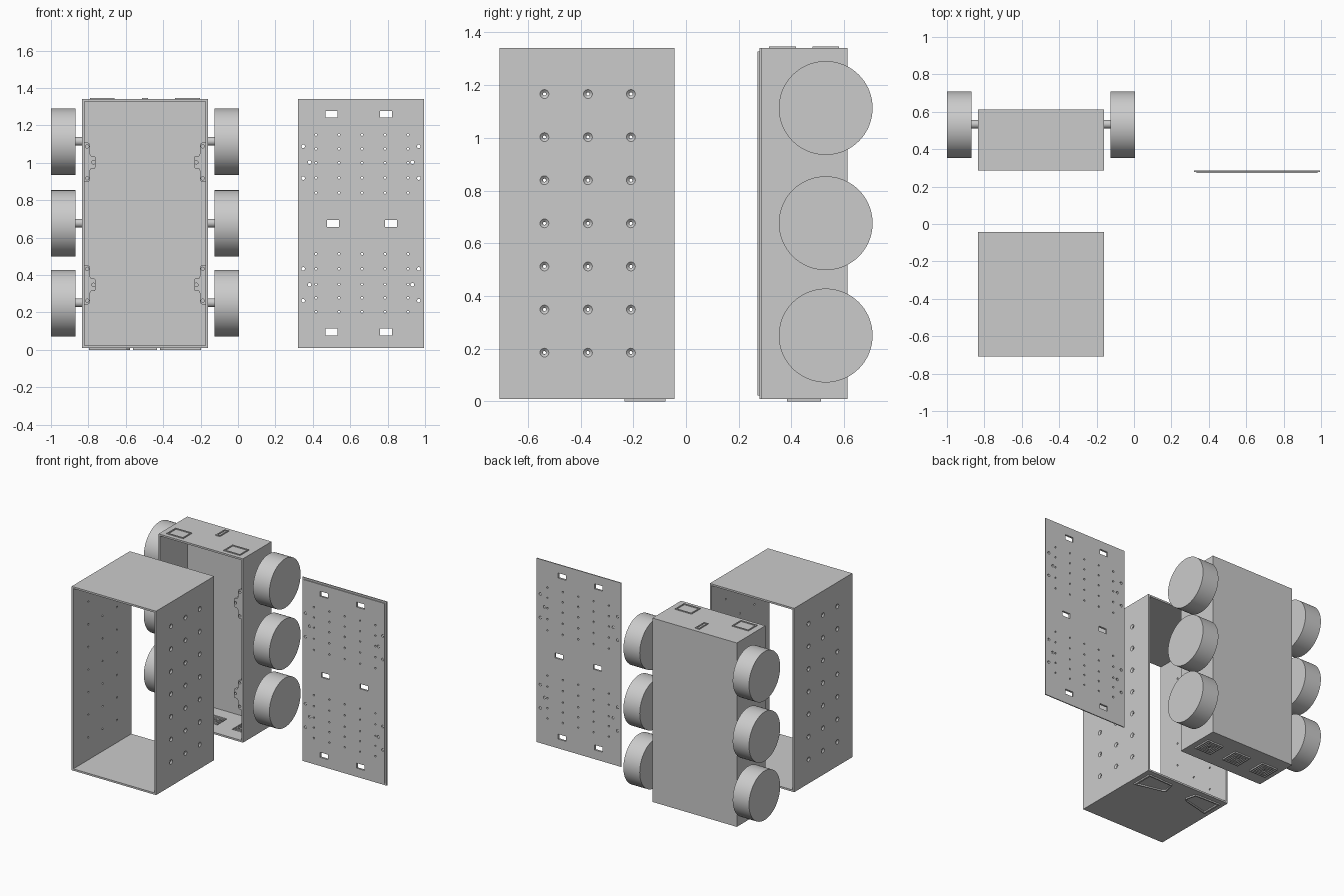
import bpy, bmesh, math
from mathutils import Matrix, Vector

if "Cube" in bpy.data.objects:
    bpy.data.objects.remove(bpy.data.objects["Cube"])

CX = -0.4975            # centre line of sleeve and chassis
X0, X1 = -0.835, -0.16
Z0, Z1 = 0.01, 1.34
T = 0.013               # wall thickness


def add_box(bm, x0, x1, y0, y1, z0, z1):
    m = Matrix.Translation(((x0 + x1) / 2, (y0 + y1) / 2, (z0 + z1) / 2)) @ \
        Matrix.Diagonal((x1 - x0, y1 - y0, z1 - z0, 1))
    bmesh.ops.create_cube(bm, size=1, matrix=m)


def add_cyl(bm, a, b, r1, r2=None, seg=20):
    a, b = Vector(a), Vector(b)
    rot = (b - a).to_track_quat('Z', 'Y').to_matrix().to_4x4()
    bmesh.ops.create_cone(bm, cap_ends=True, segments=seg, radius1=r1,
                          radius2=r1 if r2 is None else r2, depth=(b - a).length,
                          matrix=Matrix.Translation((a + b) / 2) @ rot)


def add_prism(bm, pts, vec):
    f = bm.faces.new([bm.verts.new(p) for p in pts])
    r = bmesh.ops.extrude_face_region(bm, geom=[f])
    bmesh.ops.translate(bm, vec=vec, verts=[v for v in r['geom'] if isinstance(v, bmesh.types.BMVert)])


def add_ring(bm, pts, k, z0, z1):
    # flat raised outline; k shrinks the inner loop toward its centre
    c = sum((Vector(p) for p in pts), Vector((0, 0))) / len(pts)
    inner = [c + Vector(((Vector(p) - c).x * k[0], (Vector(p) - c).y * k[1])) for p in pts]
    loops = [[bm.verts.new((p[0], p[1], z)) for p in l]
             for l, z in ((pts, z0), (pts, z1), (inner, z1), (inner, z0))]
    n = len(pts)
    for i in range(4):
        a, b = loops[i], loops[(i + 1) % 4]
        for j in range(n):
            bm.faces.new((a[j], a[(j + 1) % n], b[(j + 1) % n], b[j]))


def rect(x, y, hx, hy):
    return [(x - hx, y - hy), (x + hx, y - hy), (x + hx, y + hy), (x - hx, y + hy)]


def make(name, bm):
    bmesh.ops.recalc_face_normals(bm, faces=bm.faces)
    me = bpy.data.meshes.new(name)
    bm.to_mesh(me)
    bm.free()
    ob = bpy.data.objects.new(name, me)
    bpy.context.collection.objects.link(ob)
    return ob


def cut(ob, bm):
    c = make("cutter", bm)
    c.hide_render = True
    m = ob.modifiers.new("cut", 'BOOLEAN')
    m.operation, m.solver, m.object = 'DIFFERENCE', 'EXACT', c
    bpy.context.view_layer.objects.active = ob
    bpy.ops.object.modifier_apply(modifier=m.name)
    bpy.data.objects.remove(c)


# Outer sleeve: tube open front and back, countersunk screw holes in both sides
bm = bmesh.new()
add_box(bm, X0, X1, -0.708, -0.044, Z0, Z1)
sleeve = make("outer_sleeve", bm)
bm = bmesh.new()
add_box(bm, X0 + T, X1 - T, -0.8, 0.0, Z0 + T, Z1 - T)
cut(sleeve, bm)
bm = bmesh.new()
for y in (-0.537, -0.372, -0.209):
    for i in range(7):
        z = 0.185 + i * 0.1635
        for side, wall in ((1, X1), (-1, X0)):
            add_cyl(bm, (wall + side * 0.001, y, z), (wall - side * 0.009, y, z), 0.018, 0.0065)
            # narrow through hole is cut in a second pass
cut(sleeve, bm)
bm = bmesh.new()
for y in (-0.537, -0.372, -0.209):
    for i in range(7):
        z = 0.185 + i * 0.1635
        add_cyl(bm, (X0 - 0.05, y, z), (X1 + 0.05, y, z), 0.006)
cut(sleeve, bm)

# Slanted raised outlines under the sleeve
bm = bmesh.new()
for s in (1, -1):
    pts = [(CX + s * dx, y) for dx, y in ((0.3, -0.078), (0.3, -0.234), (0.1, -0.185), (0.08, -0.165), (0.1, -0.085))]
    add_ring(bm, pts, (0.9, 0.86), 0.0, Z0 + 0.002)
make("sleeve_slanted_frames", bm)

# Chassis: box open to the front, with vent openings in the floor
bm = bmesh.new()
add_box(bm, X0, X1, 0.285, 0.612, Z0, Z1)
chassis = make("chassis", bm)
vents = [CX - 0.232, CX, CX + 0.232]
bm = bmesh.new()
add_box(bm, X0 + T, X1 - T, 0.2, 0.612 - T, Z0 + T, Z1 - T)
cut(chassis, bm)
bm = bmesh.new()
for x in vents:
    add_box(bm, x - 0.06, x + 0.06, 0.388, 0.508, -0.1, 0.1)
cut(chassis, bm)

# Floor vent grilles: concentric square bars on a cross
bm = bmesh.new()
for x in vents:
    for h in (0.065, 0.05, 0.036, 0.022):
        k = (h - 0.008) / h
        add_ring(bm, rect(x, 0.448, h, h), (k, k), 0.0, Z0 + T)
    add_box(bm, x - 0.062, x + 0.062, 0.445, 0.451, 0.004, Z0 + T - 0.002)
    add_box(bm, x - 0.003, x + 0.003, 0.386, 0.51, 0.004, Z0 + T - 0.002)
make("vent_grilles", bm)

# Raised port frames on the chassis top
bm = bmesh.new()
for x, y, hx, hy in ((-0.725, 0.366, 0.066, 0.051), (-0.497, 0.53, 0.017, 0.051), (-0.27, 0.366, 0.066, 0.051)):
    add_ring(bm, rect(x, y, hx, hy), (1 - 0.008 / hx, 1 - 0.008 / hy), Z1 - 0.002, Z1 + 0.006)
make("top_port_frames", bm)

# Screw brackets along the inner side walls
bm = bmesh.new()
holes = bmesh.new()
half = [(0.326, 0.0), (0.326, 0.106), (0.307, 0.106), (0.298, 0.1), (0.294, 0.088),
        (0.294, 0.045), (0.288, 0.034), (0.27, 0.034), (0.264, 0.027)]
prof = half + [(d, -z) for d, z in reversed(half[1:])]
for zc in (1.003, 0.348):
    for s in (1, -1):
        add_prism(bm, [(CX + s * d, 0.289, zc + z) for d, z in prof], (0, 0.05, 0))
        for d, z in ((0.309, 0.085), (0.275, 0), (0.309, -0.085)):
            add_cyl(holes, (CX + s * d, 0.27, zc + z), (CX + s * d, 0.32, zc + z), 0.009)
cut(make("screw_brackets", bm), holes)

# Wheels and axles
for i, z in enumerate((0.25, 0.676, 1.113)):
    for label, s in (("right", 1), ("left", -1)):
        xa, xb = CX + s * 0.372, CX + s * 0.5025
        bm = bmesh.new()
        add_cyl(bm, (xa, 0.53, z), (xb, 0.53, z), 0.178, seg=72)
        make(f"wheel_{label}_{i + 1}", bm)
        bm = bmesh.new()
        add_cyl(bm, (CX + s * 0.33, 0.534, z + 0.002), (xa + s * 0.01, 0.534, z + 0.002), 0.023, seg=32)
        make(f"axle_{label}_{i + 1}", bm)

# Cover panel: plate with an inset step, slots and screw holes
PX = 0.6575
PLATE = []
for name, inset, y0, y1 in (("cover_panel", 0, 0.279, 0.286), ("cover_panel_step", T, 0.272, 0.279)):
    bm = bmesh.new()
    add_box(bm, 0.32 + inset, 0.995 - inset, y0, y1, Z0 + inset, Z1 - inset)
    plate = make(name, bm)
    bm = bmesh.new()
    for x, z in ((0.499, 1.26), (0.791, 1.26), (0.508, 0.676), (0.818, 0.676), (0.499, 0.095), (0.791, 0.095)):
        add_box(bm, x - 0.032, x + 0.032, 0.2, 0.35, z - 0.018, z + 0.018)
    for zc in (1.003, 0.348):
        for s in (1, -1):
            for d, z in ((0.309, 0.085), (0.275, 0), (0.309, -0.085)):
                add_cyl(bm, (PX + s * d, 0.2, zc + z), (PX + s * d, 0.35, zc + z), 0.0095)
    for z in (1.15, 1.075, 1.0, 0.92, 0.84, 0.513, 0.433, 0.35, 0.278, 0.203):
        for i in range(5):
            x = 0.417 + i * 0.123
            add_cyl(bm, (x, 0.2, z), (x, 0.35, z), 0.006, seg=16)
    cut(plate, bm)

# Smooth the round parts, keep hard edges
for ob in bpy.context.collection.objects:
    ob.select_set(True)
bpy.context.view_layer.objects.active = chassis
bpy.ops.object.shade_smooth_by_angle(angle=math.radians(30))
